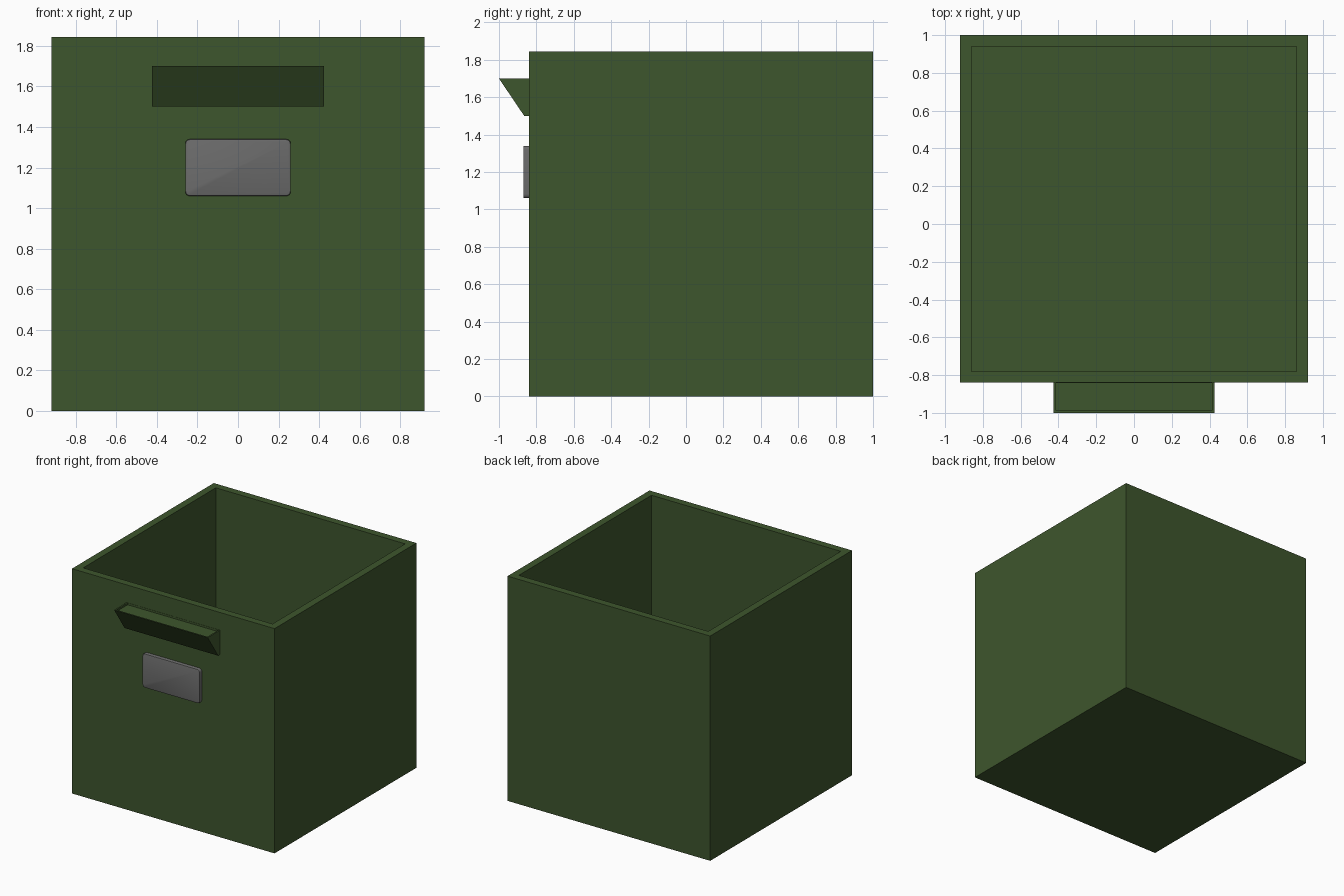
import bpy, bmesh
from mathutils import Vector

cube = bpy.data.objects.get("Cube")
if cube:
    bpy.data.objects.remove(cube, do_unlink=True)


def material(name, rgb):
    m = bpy.data.materials.new(name)
    m.use_nodes = True
    m.diffuse_color = (*rgb, 1)
    bsdf = next(n for n in m.node_tree.nodes if n.type == "BSDF_PRINCIPLED")
    bsdf.inputs["Base Color"].default_value = (*rgb, 1)
    return m


green = material("dark green", (0.048, 0.092, 0.026))
grey = material("label grey", (0.145, 0.145, 0.145))


def finish(bm, name, mat):
    bmesh.ops.recalc_face_normals(bm, faces=bm.faces[:])
    mesh = bpy.data.meshes.new(name)
    bm.to_mesh(mesh)
    bm.free()
    mesh.materials.append(mat)
    obj = bpy.data.objects.new(name, mesh)
    bpy.context.collection.objects.link(obj)
    return obj


def block(lo, hi):
    bm = bmesh.new()
    bmesh.ops.create_cube(bm, size=1)
    lo, hi = Vector(lo), Vector(hi)
    for v in bm.verts:
        v.co = (lo + hi) / 2 + v.co * (hi - lo)
    return bm


def recess_top(bm, rim, depth):
    # Inset the top face and push it down to make a hollow
    bm.normal_update()
    top = max(bm.faces, key=lambda f: f.calc_center_median().z)
    bmesh.ops.inset_region(bm, faces=[top], thickness=rim, use_even_offset=True)
    inner = bmesh.ops.extrude_discrete_faces(bm, faces=[top])["faces"][0]
    bmesh.ops.translate(bm, vec=(0, 0, -depth), verts=inner.verts[:])


# Open storage box
bm = block((-0.92, -0.84, 0), (0.92, 1, 1.845))
recess_top(bm, 0.06, 1.785)
finish(bm, "box", green)

# Wedge pull with a shallow hollow on top
bm = block((-0.425, -1, 1.5), (0.425, -0.83, 1.7))
for v in bm.verts:
    if v.co.z < 1.6 and v.co.y < -0.9:
        v.co.y = -0.865
recess_top(bm, 0.012, 0.015)
finish(bm, "pull_handle", green)

# Rounded label plate
bm = block((-0.26, -0.87, 1.06), (0.26, -0.83, 1.34))
corners = [e for e in bm.edges if abs(e.verts[0].co.y - e.verts[1].co.y) > 0.01]
bmesh.ops.bevel(bm, geom=corners, offset=0.022, segments=4, profile=0.5, affect="EDGES")
front = [e for e in bm.edges if all(v.co.y < -0.86 for v in e.verts)]
bmesh.ops.bevel(bm, geom=front, offset=0.008, segments=2, profile=0.5, affect="EDGES")
plate = finish(bm, "label_plate", grey)
bpy.ops.object.select_all(action="DESELECT")
plate.select_set(True)
bpy.context.view_layer.objects.active = plate
bpy.ops.object.shade_smooth_by_angle()
